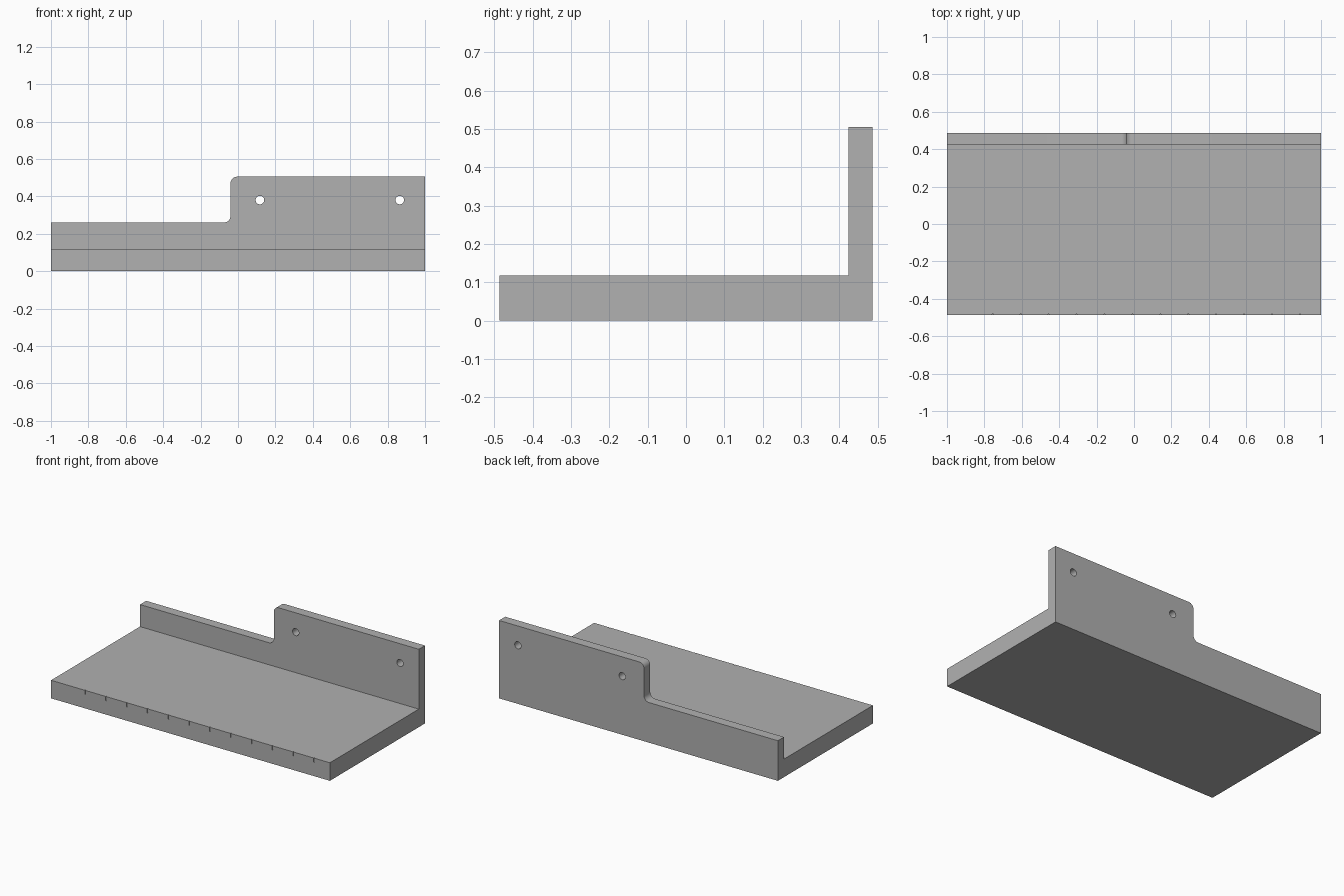
import bpy
import bmesh
from math import radians, sin, cos, pi
from mathutils import Matrix

cube = bpy.data.objects.get("Cube")
if cube:
    bpy.data.objects.remove(cube, do_unlink=True)

# Overall sizes
HALF_W, HALF_D = 1.0, 0.487
BASE_H, PLATE_Y = 0.117, 0.424
LOW_Z, HIGH_Z, STEP_X, RADIUS = 0.26, 0.505, -0.04, 0.035

grey = bpy.data.materials.new("plain grey")
grey.use_nodes = True
colour = (0.44, 0.44, 0.44, 1)
grey.diffuse_color = colour
grey.node_tree.nodes["Principled BSDF"].inputs["Base Color"].default_value = colour


def make_object(name, bm):
    bmesh.ops.recalc_face_normals(bm, faces=bm.faces)
    mesh = bpy.data.meshes.new(name)
    bm.to_mesh(mesh)
    bm.free()
    mesh.materials.append(grey)
    obj = bpy.data.objects.new(name, mesh)
    bpy.context.collection.objects.link(obj)
    return obj


def add_box(bm, low, high):
    size = [b - a for a, b in zip(low, high)]
    centre = [(a + b) / 2 for a, b in zip(low, high)]
    matrix = Matrix.Translation(centre) @ Matrix.Diagonal((*size, 1))
    bmesh.ops.create_cube(bm, size=1, matrix=matrix)


def extrude_profile(name, points, start, end, axis):
    """Solid from a flat outline, extruded along x or y."""
    bm = bmesh.new()
    place = (lambda p: (start, *p)) if axis == "x" else (lambda p: (p[0], start, p[1]))
    face = bm.faces.new([bm.verts.new(place(p)) for p in points])
    new = bmesh.ops.extrude_face_region(bm, geom=[face])["geom"]
    step = (end - start, 0, 0) if axis == "x" else (0, end - start, 0)
    bmesh.ops.translate(bm, vec=step, verts=[v for v in new if isinstance(v, bmesh.types.BMVert)])
    return make_object(name, bm)


def arc(cx, cz, start, end, steps=8):
    angles = [radians(start + (end - start) * i / steps) for i in range(steps + 1)]
    return [(cx + RADIUS * cos(a), cz + RADIUS * sin(a)) for a in angles]


def cut(target, cutter):
    mod = target.modifiers.new("cut", "BOOLEAN")
    mod.operation, mod.solver, mod.object = "DIFFERENCE", "EXACT", cutter
    bpy.context.view_layer.objects.active = target
    bpy.ops.object.modifier_apply(modifier=mod.name)
    bpy.data.objects.remove(cutter, do_unlink=True)


# L-shaped body: flat shelf with an upright back
body = extrude_profile("shelf_with_back_plate", [
    (-HALF_D, 0), (HALF_D, 0), (HALF_D, HIGH_Z),
    (PLATE_Y, HIGH_Z), (PLATE_Y, BASE_H), (-HALF_D, BASE_H)], -HALF_W, HALF_W, "x")

# Step in the back plate, with a rounded corner above and a fillet below
step_outline = [(-1.1, LOW_Z)]
step_outline += arc(STEP_X - RADIUS, LOW_Z + RADIUS, -90, 0)
step_outline += arc(STEP_X + RADIUS, HIGH_Z - RADIUS, 180, 90)
step_outline += [(STEP_X + RADIUS, 0.6), (-1.1, 0.6)]
cut(body, extrude_profile("step_cutter", step_outline, 0.3, 0.6, "y"))

# Two screw holes through the tall part of the plate
bm = bmesh.new()
for x in (0.117, 0.865):
    matrix = Matrix.Translation((x, 0.45, 0.38)) @ Matrix.Rotation(pi / 2, 4, "X")
    bmesh.ops.create_cone(bm, cap_ends=True, segments=32, radius1=0.023,
                          radius2=0.023, depth=0.2, matrix=matrix)
cut(body, make_object("hole_cutter", bm))

# Row of small ruler notches along the front top edge
bm = bmesh.new()
for i in range(12):
    x = -0.755 + 0.1493 * i
    add_box(bm, (x - 0.003, -0.6, 0.09), (x + 0.003, -HALF_D + 0.005, 0.2))
cut(body, make_object("notch_cutter", bm))

# Smooth the rounded parts and keep the edges sharp
bpy.ops.object.select_all(action="DESELECT")
body.select_set(True)
bpy.context.view_layer.objects.active = body
bpy.ops.object.shade_smooth_by_angle(angle=radians(30))
